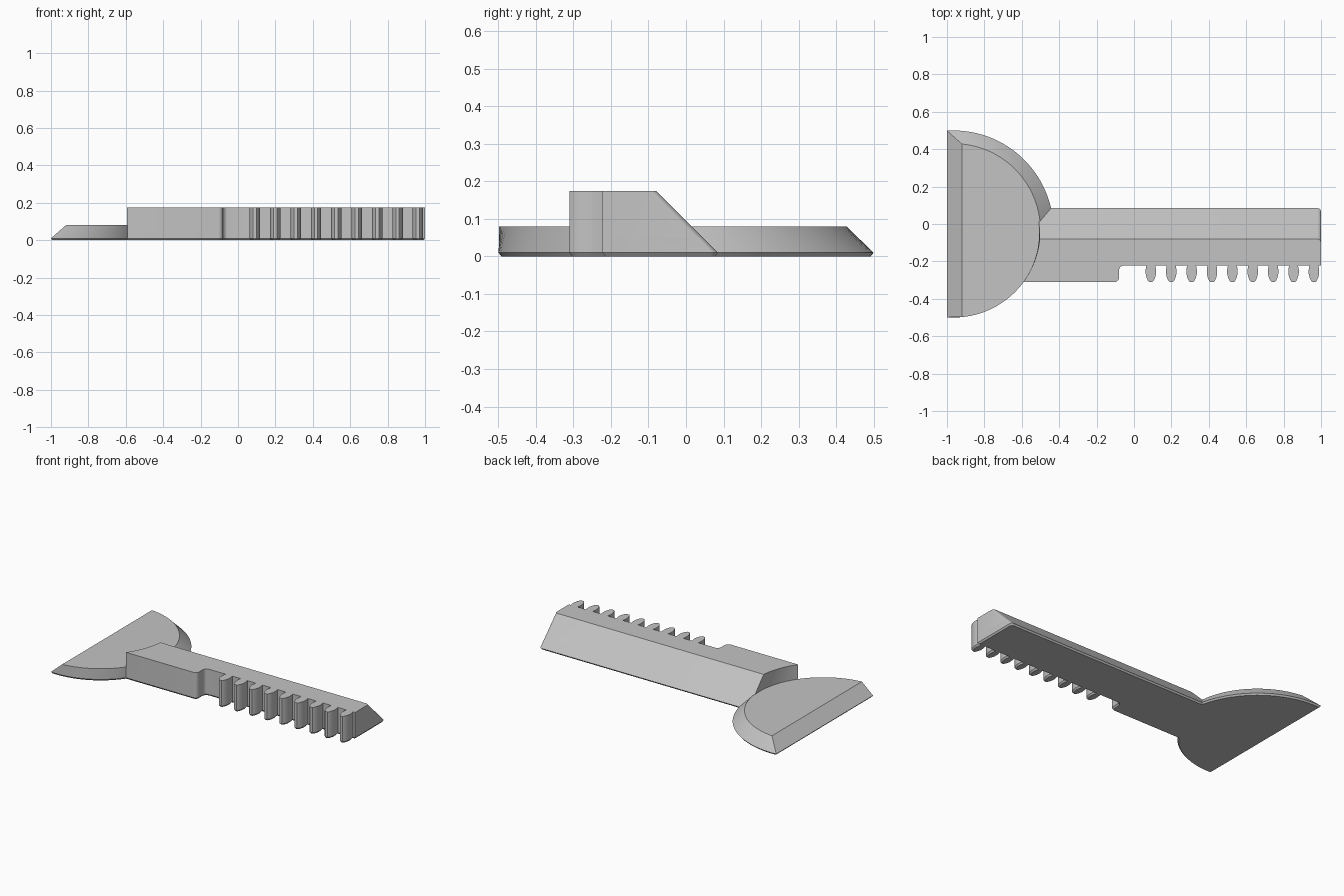
import bpy
import bmesh
from math import acos, cos, sin, pi, sqrt
from mathutils import Vector

cube = bpy.data.objects.get("Cube")
if cube:
    bpy.data.objects.remove(cube, do_unlink=True)

GREY = bpy.data.materials.new("plain_grey")
GREY.use_nodes = True
tone = (0.55, 0.55, 0.55, 1)
GREY.diffuse_color = tone
GREY.node_tree.nodes["Principled BSDF"].inputs["Base Color"].default_value = tone

CX, CY, R = -0.965, -0.035, 0.465   # centre and radius of the half disc
LIP = 0.01                          # height of the small bottom chamfer


def inset(pts, d):
    """Shrink a counter-clockwise outline by d."""
    out = []
    for i, p in enumerate(pts):
        a = (p - pts[i - 1]).normalized()
        b = (pts[(i + 1) % len(pts)] - p).normalized()
        na, nb = Vector((-a.y, a.x)), Vector((-b.y, b.x))
        out.append(p + (na + nb) * (d / max(0.4, 1 + na.dot(nb))))
    return out


def loft(name, rings):
    """Skin a stack of (outline, height) rings and cap both ends."""
    bm = bmesh.new()
    loops = [[bm.verts.new((p.x, p.y, z)) for p in pts] for pts, z in rings]
    for low, high in zip(loops, loops[1:]):
        for i in range(len(low)):
            bm.faces.new((low[i - 1], low[i], high[i], high[i - 1]))
    bm.faces.new(loops[0][::-1])
    bm.faces.new(loops[-1])
    bmesh.ops.recalc_face_normals(bm, faces=bm.faces)
    mesh = bpy.data.meshes.new(name)
    bm.to_mesh(mesh)
    bm.free()
    mesh.materials.append(GREY)
    ob = bpy.data.objects.new(name, mesh)
    bpy.context.collection.objects.link(ob)
    bpy.ops.object.select_all(action="DESELECT")
    ob.select_set(True)
    bpy.context.view_layer.objects.active = ob
    bpy.ops.object.shade_smooth_by_angle(angle=pi / 6)
    return ob


def arc(cx, cy, r, a0, a1, n):
    return [Vector((cx + r * cos(a0 + (a1 - a0) * i / n),
                    cy + r * sin(a0 + (a1 - a0) * i / n))) for i in range(n + 1)]


# Half disc: upright wall at the front, sloped on the back and the straight side
def disc_outline(z):
    slope = 0.08 - z
    left = -0.92 - slope * 8 / 7
    back = R + slope
    split = -0.25
    front_arc = arc(CX, CY, R, -acos((left - CX) / R), split, 24)
    back_arc = arc(CX, CY, back, split, acos((left - CX) / back), 32)
    return front_arc + back_arc


base = disc_outline(LIP)
loft("half_disc_head", [(inset(base, 0.008), 0), (base, LIP), (disc_outline(0.08), 0.08)])


# Toothed bar: sloped back, concave end that follows the disc
def bar_outline(z, end_radius):
    back = 0.085 - max(0, z - LIP)
    front, root = -0.31, -0.222

    def end_x(y):
        return CX + sqrt(end_radius ** 2 - (y - CY) ** 2)

    pts = [Vector((end_x(front), front))]
    # step from the plain part down to the toothed part
    pts += arc(-0.105, front + 0.025, 0.025, -pi / 2, 0, 5)
    pts += arc(-0.055, root - 0.025, 0.025, pi, pi / 2, 5)
    # row of nine rounded teeth
    half = [(0.024, root), (0.028, -0.245), (0.028, -0.265),
            (0.023, -0.286), (0.016, -0.302), (0.009, front)]
    for k in range(9):
        x = 0.09 + 0.109 * k
        pts += [Vector((x - w, y)) for w, y in half]
        pts += [Vector((x + w, y)) for w, y in reversed(half)]
    # far end with its rounded back corner
    pts.append(Vector((1, root)))
    pts += arc(0.98, back - 0.02, 0.02, 0, pi / 2, 5)
    # concave end against the disc
    n = 16
    for i in range(n):
        y = back + (front - back) * i / n
        pts.append(Vector((end_x(y), y)))
    return pts


foot = bar_outline(LIP, 0.4)
loft("toothed_bar", [(inset(foot, 0.008), 0), (foot, LIP),
                     (bar_outline(0.05, 0.4), 0.05),
                     (bar_outline(0.05, R - 0.002), 0.05),
                     (bar_outline(0.175, R - 0.002), 0.175)])
